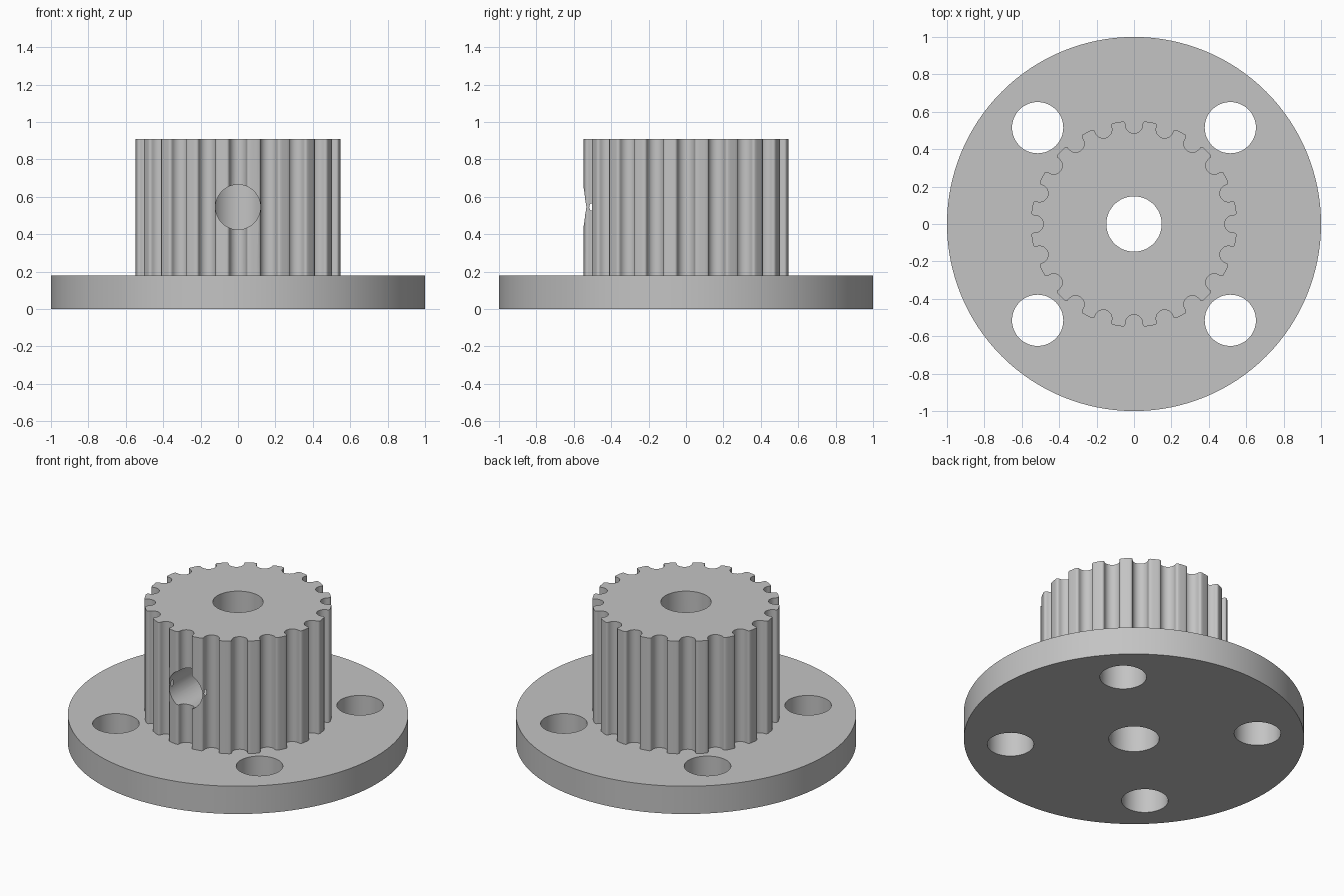
import bpy
import bmesh
import math
from mathutils import Matrix

cube = bpy.data.objects.get("Cube")
if cube:
    bpy.data.objects.remove(cube, do_unlink=True)

FLANGE_TOP, TOP = 0.18, 0.91
TEETH, TIP_RADIUS = 20, 0.551

metal = bpy.data.materials.new("light grey metal")
metal.use_nodes = True
metal.diffuse_color = (0.55, 0.55, 0.55, 1)
metal.node_tree.nodes["Principled BSDF"].inputs["Base Color"].default_value = (0.55, 0.55, 0.55, 1)


def add_object(name, bm):
    bmesh.ops.recalc_face_normals(bm, faces=bm.faces)
    mesh = bpy.data.meshes.new(name)
    bm.to_mesh(mesh)
    bm.free()
    mesh.materials.append(metal)
    obj = bpy.data.objects.new(name, mesh)
    bpy.context.collection.objects.link(obj)
    return obj


def prism(name, outline, z0, z1):
    """Extrude a closed outline upwards."""
    bm = bmesh.new()
    face = bm.faces.new([bm.verts.new((x, y, z0)) for x, y in outline])
    top = bmesh.ops.extrude_face_region(bm, geom=[face])["geom"]
    verts = [v for v in top if isinstance(v, bmesh.types.BMVert)]
    bmesh.ops.translate(bm, verts=verts, vec=(0, 0, z1 - z0))
    return add_object(name, bm)


def circle(radius, segments, cx=0, cy=0):
    steps = [math.tau * i / segments for i in range(segments)]
    return [(cx + radius * math.cos(a), cy + radius * math.sin(a)) for a in steps]


def gear_outline():
    """Round-bottomed grooves with softened tooth corners."""
    groove, corner, floor = 0.046, 0.014, 0.485
    half = [(groove * math.sin(a), floor + groove - groove * math.cos(a))
            for a in [math.pi / 2 * i / 8 for i in range(9)]]
    rim = math.sqrt(TIP_RADIUS ** 2 - (groove + corner) ** 2)
    half += [(groove + corner * (1 - math.cos(a)), rim - corner * (1 - math.sin(a)))
             for a in [math.pi / 2 * i / 4 for i in range(1, 5)]]
    # Arc across half of the tooth tip
    start, middle = math.asin((groove + corner) / TIP_RADIUS), math.pi / TEETH
    for i in (1, 2):
        a = start + (middle - start) * i / 2
        half.append((TIP_RADIUS * math.sin(a), TIP_RADIUS * math.cos(a)))
    pitch = [(-t, r) for t, r in reversed(half[1:-1])] + half
    points = []
    for k in range(TEETH):
        a = -math.tau * k / TEETH
        c, s = math.cos(a), math.sin(a)
        points += [(t * c - r * s, t * s + r * c) for t, r in pitch]
    return points


def combine(body, tool, operation):
    mod = body.modifiers.new(operation.lower(), "BOOLEAN")
    mod.operation, mod.solver, mod.object = operation, "EXACT", tool
    bpy.context.view_layer.objects.active = body
    bpy.ops.object.modifier_apply(modifier=mod.name)
    bpy.data.objects.remove(tool, do_unlink=True)


# Flange joined with the toothed hub
pulley = prism("flanged_pulley", circle(1, 128), 0, FLANGE_TOP)
combine(pulley, prism("toothed_hub", gear_outline(), FLANGE_TOP / 2, TOP), "UNION")

# Shaft bore
combine(pulley, prism("bore_cutter", circle(0.148, 64), -0.2, 1.2), "DIFFERENCE")

# Four mounting holes
for sx in (-1, 1):
    for sy in (-1, 1):
        hole = circle(0.137, 48, sx * 0.515, sy * 0.515)
        combine(pulley, prism("mount_hole_cutter", hole, -0.2, 0.4), "DIFFERENCE")

# Set screw hole from the front into the bore
screw = prism("screw_hole_cutter", circle(0.12, 48), 0, 0.8)
screw.data.transform(Matrix.Translation((0, 0, 0.545)) @ Matrix.Rotation(math.pi / 2, 4, "X"))
combine(pulley, screw, "DIFFERENCE")

# Smooth curved walls, keep rims sharp
bpy.ops.object.select_all(action="DESELECT")
pulley.select_set(True)
bpy.context.view_layer.objects.active = pulley
bpy.ops.object.shade_smooth_by_angle(angle=math.radians(30))
